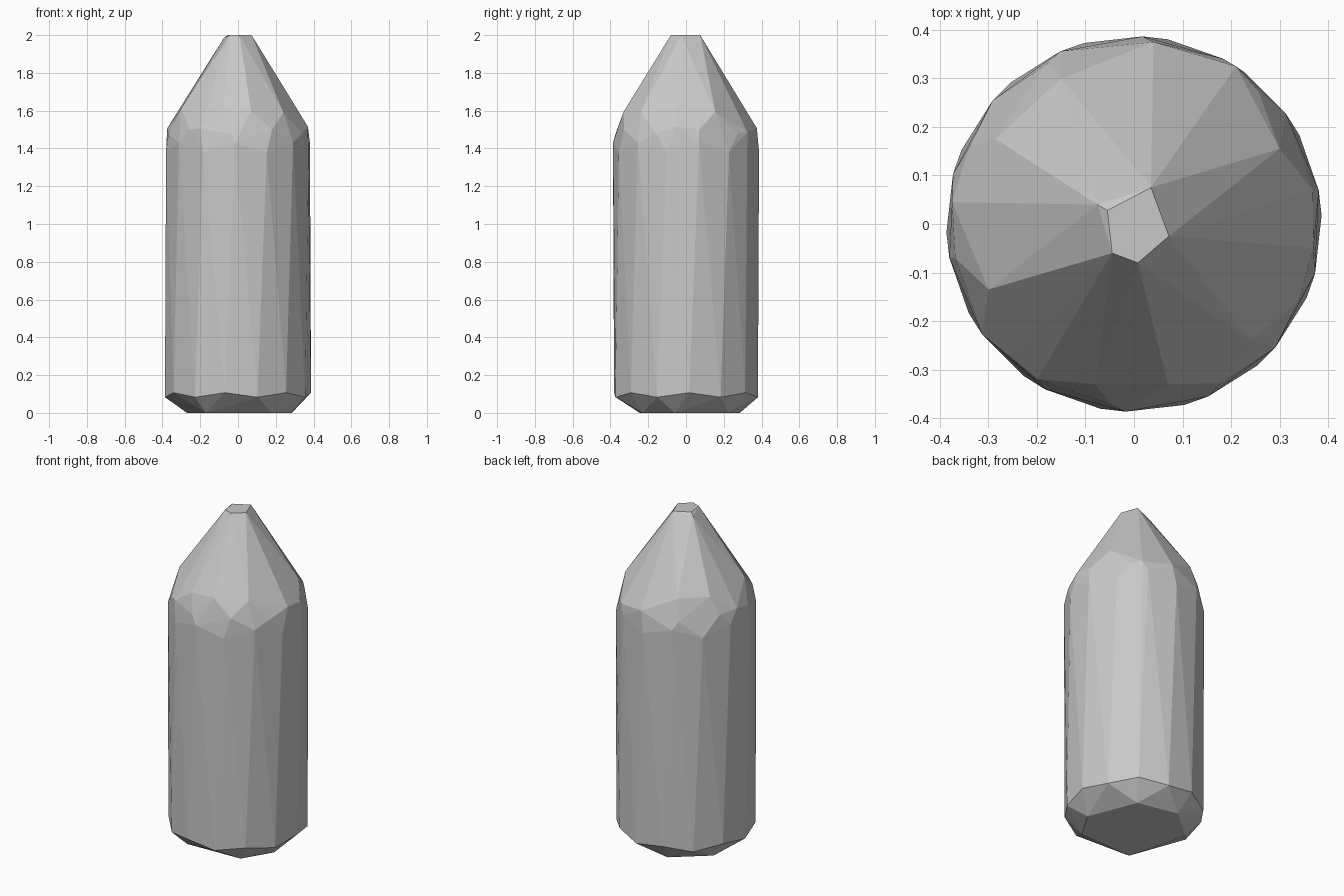
import bpy, bmesh
from math import sin, cos, tau, hypot

if "Cube" in bpy.data.objects:
    bpy.data.objects.remove(bpy.data.objects["Cube"], do_unlink=True)

grey = bpy.data.materials.new("plain grey")
grey.use_nodes = True
colour = (0.58, 0.58, 0.58, 1)
grey.diffuse_color = colour
grey.node_tree.nodes["Principled BSDF"].inputs["Base Color"].default_value = colour


def ring(count, radius, z, wobble, turn):
    """Faceted ring whose corners step up and down a little."""
    return [(radius * cos(tau * (i + turn) / count),
             radius * sin(tau * (i + turn) / count),
             z + wobble * (-1) ** i) for i in range(count)]


# Blunt tip
points = [(0.035, 0.075, 2), (0.072, -0.025, 2), (0.008, -0.08, 2),
          (-0.045, -0.06, 2), (-0.055, 0.028, 2), (-0.075, 0.04, 1.985)]

# Uneven base of the nose cone: corners nearer the axis sit higher
nose_corners = [(0.04, 0.375), (0.21, 0.325), (0.30, 0.155), (0.37, -0.05),
                (0.24, -0.24), (0.07, -0.33), (-0.08, -0.33), (-0.2, -0.32),
                (-0.30, -0.135), (-0.375, 0.045), (-0.285, 0.175), (-0.15, 0.30)]
points += [(x, y, 1.6 - (hypot(x, y) - 0.335) * 2.2) for x, y in nose_corners]

# Shoulder, long wall and lower rim
points += ring(10, 0.375, 1.49, 0.01, 0.3)
points += ring(14, 0.387, 1.405, 0.025, 0.4)
points += ring(14, 0.387, 0.095, 0.012, 0.1)

# Six-sided foot
foot = [(0.17, 0.23), (-0.075, 0.285), (-0.27, 0.12),
        (-0.17, -0.245), (0.18, -0.232), (0.285, -0.06)]
points += [(x, y, 0) for x, y in foot]

# Wrap the corners in a faceted skin
bm = bmesh.new()
for p in points:
    bm.verts.new(p)
hull = bmesh.ops.convex_hull(bm, input=bm.verts[:])
loose = [v for v in bm.verts if not v.link_faces]
bmesh.ops.delete(bm, geom=loose, context="VERTS")
bmesh.ops.dissolve_limit(bm, angle_limit=0.01, verts=bm.verts[:], edges=bm.edges[:])
bmesh.ops.recalc_face_normals(bm, faces=bm.faces[:])
mesh = bpy.data.meshes.new("pointed_body")
bm.to_mesh(mesh)
bm.free()
mesh.materials.append(grey)
body = bpy.data.objects.new("pointed_body", mesh)
bpy.context.collection.objects.link(body)
